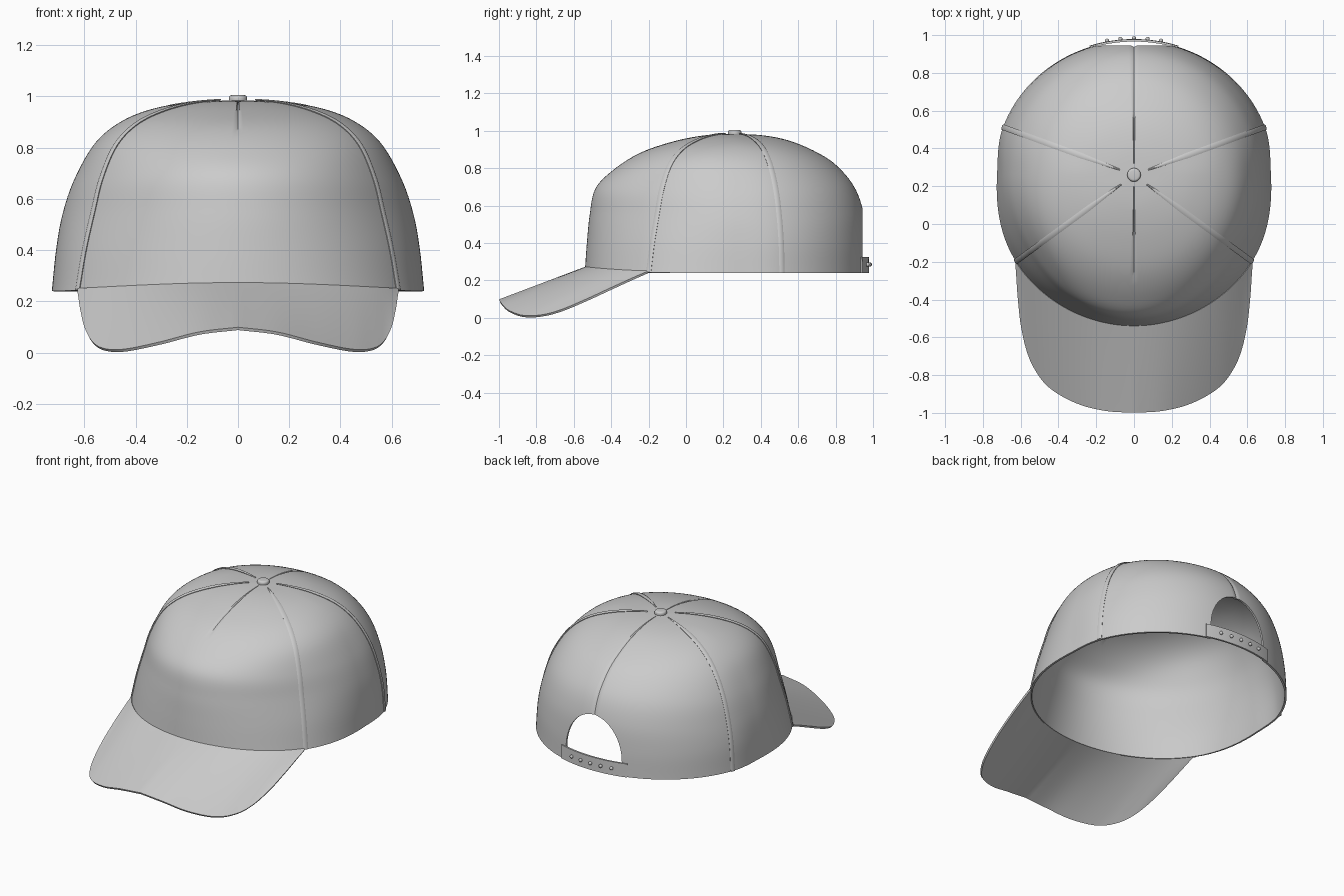
import bpy, bmesh, math
from mathutils import Vector

if "Cube" in bpy.data.objects:
    bpy.data.objects.remove(bpy.data.objects["Cube"])

CY = 0.26  # y of the crown apex
# crown profiles (radius, height) from hem to apex, keyed by direction in degrees
ANGLES = [-90, -36.25, 0, 20, 90]
PROFILES = [
    [(.80, .262), (.79, .40), (.775, .55), (.745, .69), (.65, .79), (.51, .88), (.34, .94), (.17, .975), (0, .985)],
    [(.775, .243), (.742, .40), (.70, .55), (.66, .68), (.59, .81), (.485, .895), (.335, .95), (.17, .978), (0, .985)],
    [(.725, .24), (.71, .40), (.685, .54), (.637, .68), (.555, .82), (.45, .905), (.32, .955), (.17, .977), (0, .985)],
    [(.738, .24), (.725, .40), (.695, .54), (.645, .68), (.56, .81), (.45, .90), (.31, .953), (.16, .977), (0, .985)],
    [(.712, .24), (.708, .40), (.69, .56), (.64, .70), (.545, .815), (.44, .885), (.30, .945), (.16, .975), (0, .985)],
]
PROFILES = [[Vector(p) for p in prof] for prof in PROFILES]


def hermite(keys, vals, x, flat=False):
    """Smooth curve through values at uneven keys."""
    n = len(keys)
    i = 0
    while i < n - 2 and x > keys[i + 1]:
        i += 1

    def slope(k):
        if flat and k in (0, n - 1):
            return vals[0] * 0
        a, b = max(k - 1, 0), min(k + 1, n - 1)
        return (vals[b] - vals[a]) / (keys[b] - keys[a])

    h = keys[i + 1] - keys[i]
    t = (x - keys[i]) / h
    return (vals[i] * (2*t**3 - 3*t*t + 1) + slope(i) * (h * (t**3 - 2*t*t + t))
            + vals[i + 1] * (3*t*t - 2*t**3) + slope(i + 1) * (h * (t**3 - t*t)))


def profile(a):
    a = (a + 180) % 360 - 180
    if a > 90:
        a = 180 - a
    elif a < -90:
        a = -180 - a
    return [hermite(ANGLES, [p[k] for p in PROFILES], a, True) for k in range(9)]


def on_crown(a, t, lift=0.0, prof=None):
    """Point on the crown: direction a, t = 0 hem to 8 apex, moved out by lift."""
    prof = prof or profile(a)
    keys = list(range(9))
    p = hermite(keys, prof, t)
    if lift:
        d = hermite(keys, prof, min(t + .05, 8)) - hermite(keys, prof, max(t - .05, 0))
        p = p + Vector((d.y, -d.x)).normalized() * lift
    r = math.radians(a)
    return Vector((p.x * math.cos(r), CY + p.x * math.sin(r), p.y))


def finish(ob):
    bpy.ops.object.select_all(action='DESELECT')
    bpy.context.view_layer.objects.active = ob
    ob.select_set(True)
    for m in list(ob.modifiers):
        bpy.ops.object.modifier_apply(modifier=m.name)
    bpy.ops.object.shade_smooth_by_angle(angle=math.radians(40))


def make(name, bm):
    me = bpy.data.meshes.new(name)
    bm.to_mesh(me)
    bm.free()
    ob = bpy.data.objects.new(name, me)
    bpy.context.collection.objects.link(ob)
    return ob


def sheet(name, columns, thick, offset=-1, closed=False):
    """Grid of columns of points, thickened."""
    bm = bmesh.new()
    vs = [[bm.verts.new(p) for p in col] for col in columns]
    n = len(vs)
    for i in range(n if closed else n - 1):
        a, b = vs[i], vs[(i + 1) % n]
        for j in range(len(a) - 1):
            bm.faces.new((a[j], b[j], b[j + 1], a[j + 1]))
    bmesh.ops.remove_doubles(bm, verts=bm.verts, dist=1e-5)
    ob = make(name, bm)
    m = ob.modifiers.new("thickness", 'SOLIDIFY')
    m.thickness, m.offset = thick, offset
    return ob


# crown, with pressed-in centre seams at front top and back
cols = []
for i in range(288):
    a = -90 + i * 1.25
    prof = profile(a)
    col = []
    for j in range(49):
        t = j / 6
        groove = (i == 0 and t > 4.8) or i == 144
        col.append(on_crown(a, t, -.006 if groove and t < 8 else 0, prof))
    cols.append(col)
crown = sheet("crown", cols, .012, closed=True)

# arched opening at the back
bm = bmesh.new()
arch = [(.2, .15)] + [(.2 * math.cos(k * math.pi / 32), .33 + .255 * math.sin(k * math.pi / 32))
                      for k in range(33)] + [(-.2, .15)]
face = bm.faces.new([bm.verts.new((x, .6, z)) for x, z in arch])
ext = bmesh.ops.extrude_face_region(bm, geom=[face])
bmesh.ops.translate(bm, vec=(0, .7, 0), verts=[v for v in ext["geom"] if isinstance(v, bmesh.types.BMVert)])
bmesh.ops.recalc_face_normals(bm, faces=bm.faces)
cutter = make("opening_cutter", bm)
cutter.hide_render = True
m = crown.modifiers.new("opening", 'BOOLEAN')
m.operation, m.solver, m.object = 'DIFFERENCE', 'EXACT', cutter
finish(crown)
bpy.data.objects.remove(cutter)

# raised seam tapes between the panels
for name, a in (("front_right_seam", -36.25), ("front_left_seam", -143.75),
                ("back_right_seam", 20), ("back_left_seam", 160)):
    cols = []
    for k in (-1, -.5, 0, .5, 1):
        col = []
        for j in range(46):
            t = j / 6
            r = hermite(list(range(9)), profile(a), t).x
            w = math.degrees(min(.015, .05 * r) / r)
            col.append(on_crown(a + k * w, t, .007 if abs(k) < 1 else .004))
        cols.append(col)
    finish(sheet(name, cols, .008))

# adjustable back strap with pegs
strap = sheet("back_strap", [[on_crown(90 + d, j * .09, .007) for j in range(7)] for d in range(-19, 20)], .012)
finish(strap)
for k in range(-2, 3):
    p = on_crown(90 + k * 5.7, .28, .012)
    bpy.ops.mesh.primitive_uv_sphere_add(segments=12, ring_count=8, radius=.011, location=p)
    peg = bpy.context.object
    peg.name = f"strap_peg_{k + 3}"
    finish(peg)

# top button
bpy.ops.mesh.primitive_cylinder_add(vertices=32, radius=.036, depth=.034, location=(0, CY, .988))
button = bpy.context.object
button.name = "top_button"
m = button.modifiers.new("round", 'BEVEL')
m.width, m.segments = .012, 4
finish(button)

# visor: straight lines from the crown hem to a curved front edge
EDGE = [Vector(p) for p in [(0, -.995, .088), (.15, -.985, .07), (.3, -.945, .032), (.44, -.865, .004),
                            (.52, -.765, .008), (.565, -.66, .036), (.595, -.53, .09), (.61, -.4, .15),
                            (.618, -.28, .205), (.622, -.2, .24)]]


def hem_at(x):
    lo, hi = -90, -30
    for _ in range(24):
        mid = (lo + hi) / 2
        if on_crown(mid, 0).x < x:
            lo = mid
        else:
            hi = mid
    p = on_crown(lo, 0, -.006)
    return p + Vector((0, 0, .001))


half = []
for i in range(55):
    outer = hermite(list(range(10)), EDGE, i / 6)
    inner = hem_at(outer.x)
    half.append([outer.lerp(inner, j / 16) for j in range(17)])
flip = [[Vector((-p.x, p.y, p.z)) for p in col] for col in half[:0:-1]]
finish(sheet("visor", flip + half, .012, offset=1))
